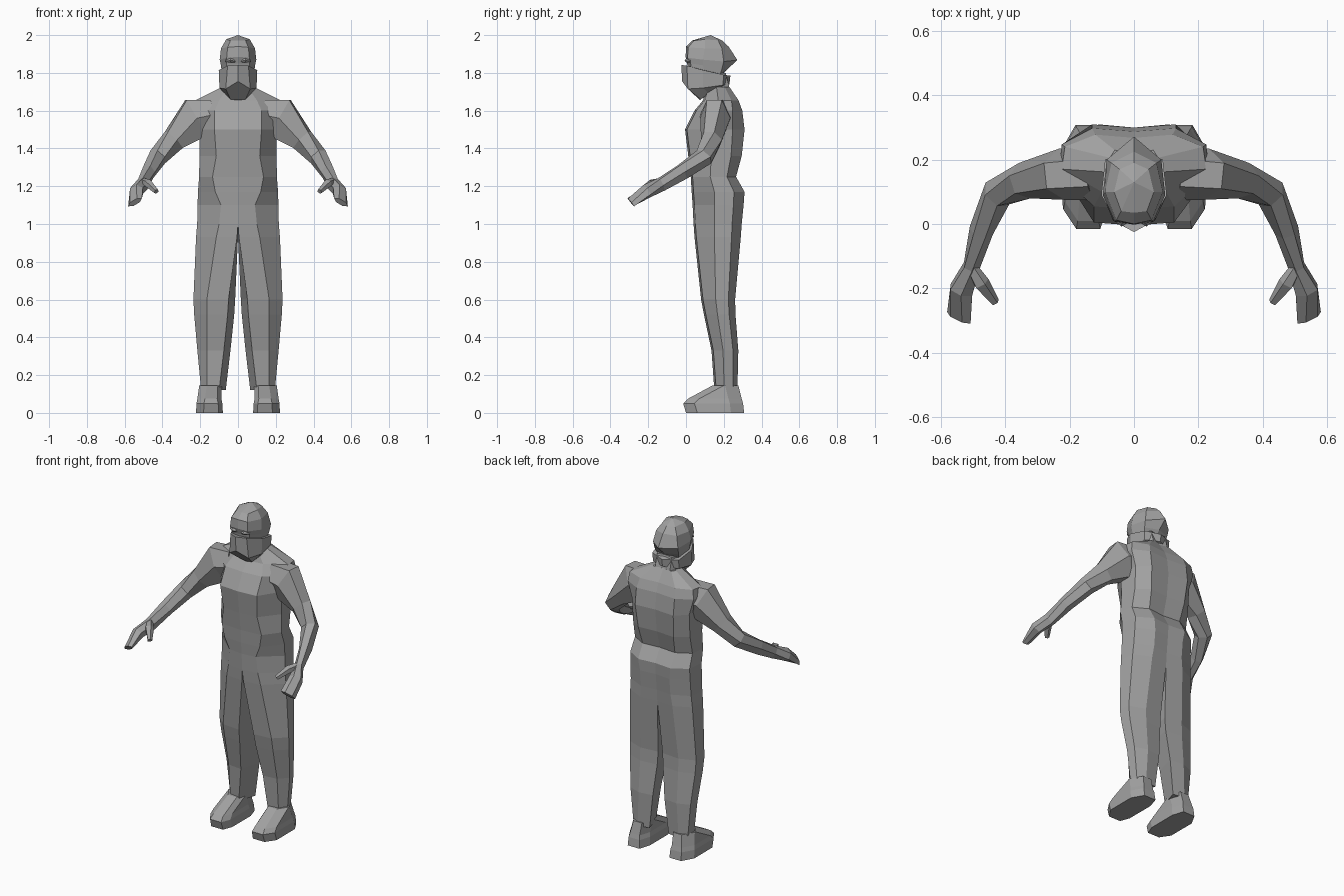
import bpy
import bmesh
from math import cos, sin, pi
from mathutils import Vector

cube = bpy.data.objects.get("Cube")
if cube:
    bpy.data.objects.remove(cube, do_unlink=True)

# One plain grey for the whole figure
grey = bpy.data.materials.new("plain_grey")
grey.use_nodes = True
colour = (0.36, 0.36, 0.36, 1)
grey.diffuse_color = colour
grey.node_tree.nodes["Principled BSDF"].inputs["Base Color"].default_value = colour


def loft(name, rings, side=1):
    """Skin a stack of equal-sized point rings, close both ends, keep it flat shaded."""
    bm = bmesh.new()
    loops = [[bm.verts.new((p[0] * side, p[1], p[2])) for p in ring] for ring in rings]
    for low, high in zip(loops, loops[1:]):
        count = len(low)
        for i in range(count):
            j = (i + 1) % count
            bm.faces.new((low[i], low[j], high[j], high[i]))
    bm.faces.new(loops[0])
    bm.faces.new(loops[-1])
    bmesh.ops.remove_doubles(bm, verts=bm.verts, dist=0.0005)
    bmesh.ops.recalc_face_normals(bm, faces=bm.faces)
    mesh = bpy.data.meshes.new(name)
    bm.to_mesh(mesh)
    bm.free()
    mesh.materials.append(grey)
    obj = bpy.data.objects.new(name, mesh)
    bpy.context.collection.objects.link(obj)
    return obj


def mirrored(half):
    """Close a half ring, whose first and last points lie on the middle plane."""
    return half + [(-x, y, z) for x, y, z in reversed(half[1:-1])]


def body_half(z, inner, front_x, outer, front, back, back_x):
    """Half section shared by the trunk and the legs."""
    depth = back - front
    rear_inner = max(inner - 0.035, 0)
    return [(inner, front, z), (front_x, front + 0.01, z),
            (outer, front + 0.43 * depth, z), (outer - 0.01, front + 0.8 * depth, z),
            (back_x, back, z), (rear_inner, back - 0.01, z)]


def tube(path, sides=6):
    """Rings along a path of (x, y, z, half width, half height, roll)."""
    centres = [Vector(p[:3]) for p in path]
    rings = []
    for i, (c, p) in enumerate(zip(centres, path)):
        before = centres[max(i - 1, 0)]
        after = centres[min(i + 1, len(path) - 1)]
        steps = [d.normalized() for d in (c - before, after - c) if d.length > 0]
        along = sum(steps, Vector()).normalized()
        across = along.cross(Vector((0, 0, 1))).normalized()
        up = across.cross(along)
        width, height, roll = p[3:]
        u = across * cos(roll) + up * sin(roll)
        v = up * cos(roll) - across * sin(roll)
        angles = [2 * pi * k / sides for k in range(sides)]
        rings.append([c + u * width * cos(a) + v * height * sin(a) for a in angles])
    return rings


# Trunk: hips, waist, chest, shoulders and neck base
trunk = [
    (1.0, 0, .10, .216, .04, .295, .10),
    (1.1, 0, .09, .214, .035, .305, .10),
    (1.17, 0, .12, .212, .03, .31, .11),
    (1.25, 0, .135, .206, .025, .265, .11),
    (1.36, 0, .115, .204, .012, .295, .12),
    (1.5, 0, .125, .205, -.005, .31, .13),
    (1.6, 0, .125, .235, .045, .298, .13),
    (1.655, 0, .10, .225, .09, .278, .12),
    (1.725, 0, .05, .085, .11, .23, .06),
]
loft("torso", [mirrored(body_half(*row)) for row in trunk])
neck = [(1.68, 0, .05, .075, .10, .24, .05), (1.80, 0, .05, .075, .08, .21, .05)]
loft("neck", [mirrored(body_half(*row)) for row in neck])

# Legs continue the hip section
leg = [
    (1.0, 0, .10, .216, .04, .295, .10),
    (.93, .005, .115, .222, .045, .29, .11),
    (.6, .05, .165, .236, .08, .26, .13),
    (.52, .055, .165, .232, .095, .262, .13),
    (.33, .075, .165, .215, .135, .277, .13),
    (.12, .10, .165, .195, .15, .272, .14),
]


def foot_ring(z, inner, outer, toe, heel):
    """Octagon outline of a foot, tapered at toe and heel."""
    a, b = inner + 0.022, outer - 0.04
    front, rear = toe + 0.06, heel - 0.07
    return [(a, toe, z), (b, toe, z), (outer, front, z), (outer, rear, z),
            (b, heel, z), (a, heel, z), (inner, rear, z), (inner, front, z)]


foot = [(0, .08, .222, .0, .308), (.05, .083, .22, -.015, .302),
        (.075, .088, .215, .01, .295), (.145, .085, .205, .14, .277)]

# Arm from the shoulder to the fingertips
arm = [
    (.13, .16, 1.58, .085, .09, 0),
    (.225, .155, 1.56, .08, .125, 0),
    (.34, .135, 1.445, .058, .068, 0),
    (.425, .095, 1.355, .05, .052, 0),
    (.475, -.02, 1.275, .038, .046, 0),
    (.505, -.13, 1.21, .027, .04, .2),
    (.537, -.205, 1.175, .042, .036, .5),
    (.545, -.292, 1.115, .046, .016, .6),
]
thumb = [
    (.505, -.135, 1.225, .018, .02, 0),
    (.475, -.185, 1.215, .026, .022, 0),
    (.432, -.243, 1.172, .014, .014, 0),
]

for side, word in ((1, "left"), (-1, "right")):
    loft(word + "_leg", [body_half(*row) for row in leg], side)
    loft(word + "_foot", [foot_ring(*row) for row in foot], side)
    loft(word + "_arm", tube(arm), side)
    loft(word + "_thumb", tube(thumb, 5), side)
    # Closed eyelid under the brow
    lid = [(.015, .012, 1.862, .006, .008, 0), (.038, .002, 1.866, .01, .012, 0),
           (.064, .022, 1.862, .006, .008, 0)]
    loft(word + "_eyelid", tube(lid, 4), side)

# Face and covered skull, overhanging at the back
skull = [
    [(0, .02, 1.79), (.06, .03, 1.79), (.085, .10, 1.79), (.075, .18, 1.79), (0, .2, 1.8)],
    [(0, .005, 1.85), (.062, .025, 1.85), (.09, .09, 1.84), (.082, .19, 1.82), (0, .22, 1.82)],
    [(0, -.002, 1.885), (.06, .008, 1.88), (.097, .09, 1.87), (.085, .2, 1.86), (0, .272, 1.868)],
    [(0, .0, 1.94), (.055, .012, 1.935), (.09, .1, 1.93), (.07, .19, 1.93), (0, .225, 1.94)],
    [(0, .035, 1.972), (.04, .04, 1.97), (.062, .1, 1.978), (.045, .17, 1.972), (0, .19, 1.972)],
    [(0, .13, 2.0)] * 5,
]
loft("head", [mirrored(half) for half in skull])

# Cloth over nose, mouth and chin, tied round the back
cloth = [
    [(0, .075, 1.655), (.04, .078, 1.66), (.07, .12, 1.69), (.065, .185, 1.725), (0, .21, 1.735)],
    [(0, -.02, 1.755), (.065, .01, 1.715), (.098, .09, 1.72), (.088, .195, 1.735), (0, .23, 1.74)],
    [(0, -.025, 1.842), (.055, .005, 1.838), (.102, .09, 1.815), (.09, .2, 1.79), (0, .235, 1.785)],
]
loft("face_cloth", [mirrored(half) for half in cloth])
